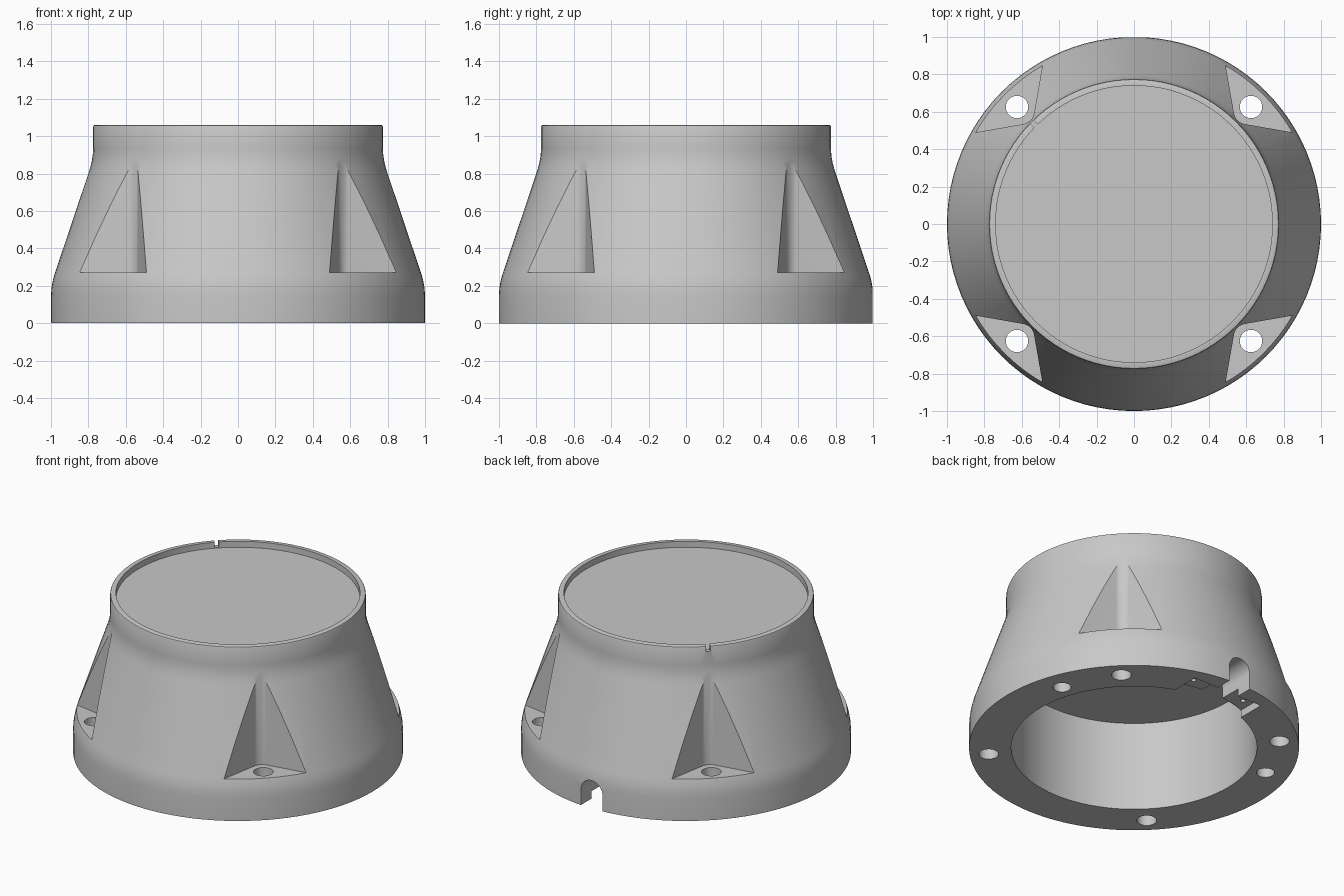
import bpy, bmesh
from math import sin, cos, pi, radians
from mathutils import Matrix, Vector

cube = bpy.data.objects.get("Cube")
if cube:
    bpy.data.objects.remove(cube, do_unlink=True)

gray = bpy.data.materials.new("plain_gray")
gray.use_nodes = True
gray.diffuse_color = (0.58, 0.58, 0.58, 1)
gray.node_tree.nodes["Principled BSDF"].inputs["Base Color"].default_value = (0.58, 0.58, 0.58, 1)


def add_object(name, bm):
    bmesh.ops.recalc_face_normals(bm, faces=bm.faces)
    mesh = bpy.data.meshes.new(name)
    bm.to_mesh(mesh)
    bm.free()
    mesh.materials.append(gray)
    obj = bpy.data.objects.new(name, mesh)
    bpy.context.collection.objects.link(obj)
    return obj


def lathe(name, profile, steps):
    bm = bmesh.new()
    verts = [bm.verts.new((r, 0, z)) for r, z in profile]
    edges = [bm.edges.new(pair) for pair in zip(verts, verts[1:])]
    bmesh.ops.spin(bm, geom=verts + edges, cent=(0, 0, 0), axis=(0, 0, 1),
                   angle=2 * pi, steps=steps)
    bmesh.ops.remove_doubles(bm, verts=bm.verts, dist=0.0005)
    return add_object(name, bm)


def prism(name, outline, low, high, matrix=Matrix()):
    """Extrude a flat outline along local z, then place it."""
    bm = bmesh.new()
    face = bm.faces.new([bm.verts.new((x, y, low)) for x, y in outline])
    grown = bmesh.ops.extrude_face_region(bm, geom=[face])["geom"]
    top = [v for v in grown if isinstance(v, bmesh.types.BMVert)]
    bmesh.ops.translate(bm, verts=top, vec=(0, 0, high - low))
    bmesh.ops.transform(bm, matrix=matrix, verts=bm.verts)
    return add_object(name, bm)


def arc(cx, cy, radius, start, end, steps):
    angles = [radians(start + (end - start) * i / steps) for i in range(steps + 1)]
    return [(cx + radius * cos(a), cy + radius * sin(a)) for a in angles]


def box(x0, x1, y0, y1):
    return [(x0, y0), (x1, y0), (x1, y1), (x0, y1)]


def cut(target, cutter):
    cutter.hide_render = True
    mod = target.modifiers.new("cut", 'BOOLEAN')
    mod.operation = 'DIFFERENCE'
    mod.solver = 'EXACT'
    mod.object = cutter
    bpy.context.view_layer.objects.active = target
    bpy.ops.object.modifier_apply(modifier=mod.name)
    bpy.data.objects.remove(cutter, do_unlink=True)


# Housing: hollow base, flared skirt, straight neck, shallow dish on top
profile = [(0, 0.6), (0.745, 0.6), (0.745, 0), (1, 0), (1, 0.15), (0.997, 0.19),
           (0.991, 0.225), (0.981, 0.262), (0.795, 0.815), (0.784, 0.855),
           (0.777, 0.895), (0.775, 0.935), (0.775, 1.05), (0.772, 1.057),
           (0.765, 1.06), (0.74, 1.06), (0.74, 1.02), (0, 1.02)]
housing = lathe("housing", profile, 96)

# Four corner pockets with rounded inner corners and through bolt holes
half = radians(55)
pocket = arc(0.851, 0, 0.068, 145, 215, 10)
reach = Vector((cos(half), sin(half))) * 0.9
first, last = pocket[0], pocket[-1]
pocket = [(first[0] + reach.x, first[1] + reach.y)] + pocket
pocket.append((last[0] + reach.x, last[1] - reach.y))
bolt_circle = arc(0.885, 0, 0.06, 0, 348.75, 31)
for i in range(4):
    turn = Matrix.Rotation(radians(45 + 90 * i), 4, 'Z')
    cut(housing, prism("pocket_cutter", pocket, 0.27, 1.4, turn))
    cut(housing, prism("bolt_cutter", bolt_circle, -0.1, 0.5, turn))

# Arched cable slot through the back wall
slot = [(0.08, -0.1)] + arc(0, 0.105, 0.08, 0, 180, 16) + [(-0.08, -0.1)]
upright = Matrix.Rotation(pi / 2, 4, 'X')
cut(housing, prism("slot_cutter", slot, -1.2, -0.6, upright))

# Clamp recess under the back wall, with a screw hole and a blind hole per side
cut(housing, prism("recess_cutter", box(-0.26, 0.26, 0.6, 0.885), -0.1, 0.05))
for side in (-1, 1):
    screw = arc(side * 0.195, 0.795, 0.016, 0, 330, 11)
    cut(housing, prism("screw_cutter", screw, -0.1, 0.2))
    blind = arc(side * 0.805, 0.28, 0.055, 0, 345, 23)
    cut(housing, prism("blind_cutter", blind, -0.1, 0.25))

# Small drain notch in the top lip
turn = Matrix.Rotation(radians(135), 4, 'Z')
cut(housing, prism("notch_cutter", box(0.72, 0.85, -0.013, 0.013), 1.025, 1.2, turn))

# Smooth shading with crisp edges
bpy.ops.object.select_all(action='DESELECT')
housing.select_set(True)
bpy.context.view_layer.objects.active = housing
bpy.ops.object.shade_smooth_by_angle(angle=radians(25))
